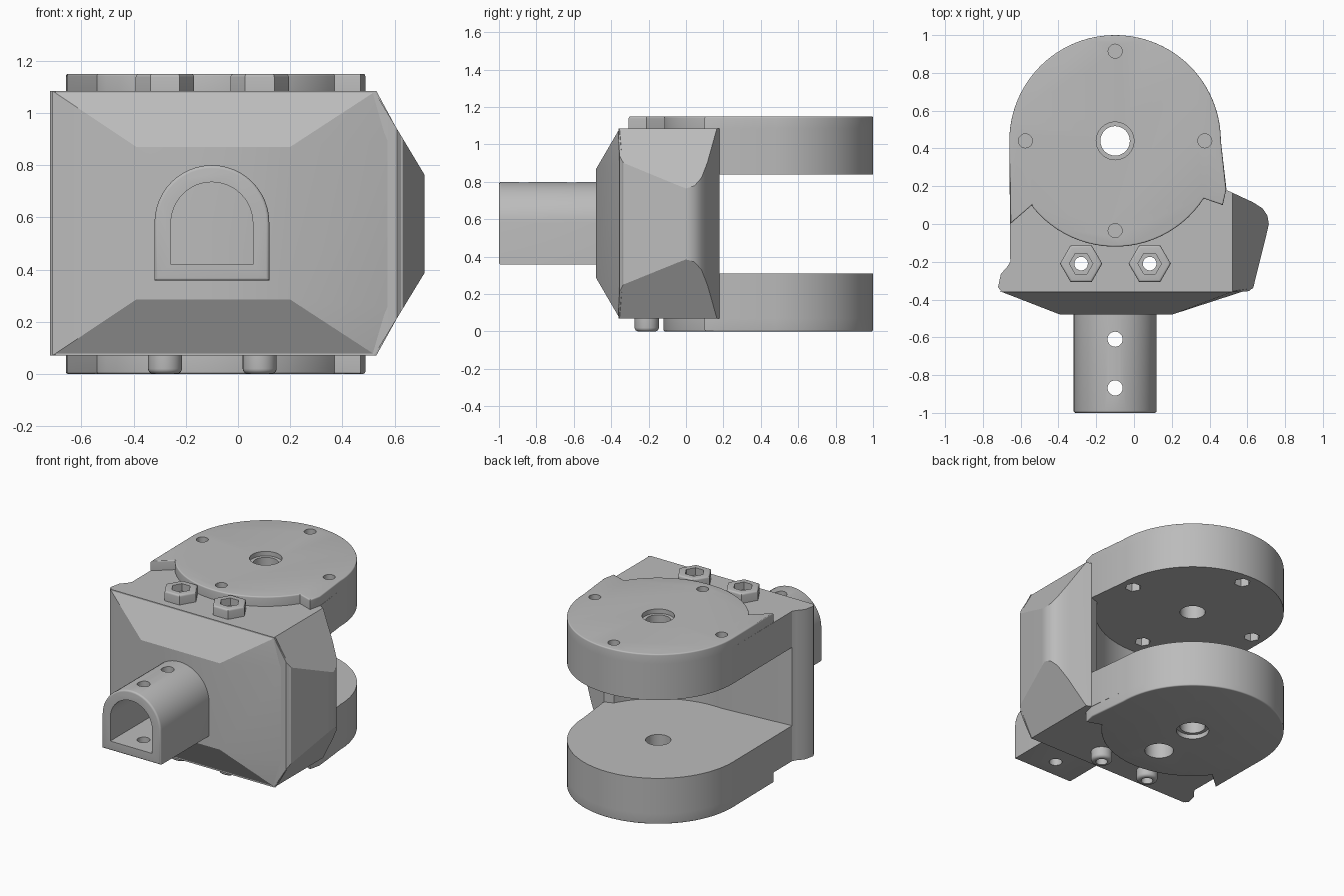
import bpy, bmesh, math
from mathutils import Vector

if "Cube" in bpy.data.objects:
    bpy.data.objects.remove(bpy.data.objects["Cube"], do_unlink=True)

grey = bpy.data.materials.new("plain grey")
grey.use_nodes = True
colour = (0.5, 0.5, 0.5, 1)
grey.diffuse_color = colour
grey.node_tree.nodes["Principled BSDF"].inputs["Base Color"].default_value = colour

CX, CY, R, TOP = -0.1, 0.44, 0.56, 1.15    # hinge centre, arm radius, height


def finish(name, bm):
    bmesh.ops.recalc_face_normals(bm, faces=bm.faces)
    mesh = bpy.data.meshes.new(name)
    bm.to_mesh(mesh)
    bm.free()
    mesh.materials.append(grey)
    obj = bpy.data.objects.new(name, mesh)
    bpy.context.collection.objects.link(obj)
    return obj


def prism(name, pts, start, end, axis="z", rounding=0):
    """Extrude a plan (axis z) or a front profile (axis y); round the rim at end."""
    bm = bmesh.new()

    def place(p, d):
        return (p[0], p[1], d) if axis == "z" else (p[0], d, p[1])
    a = [bm.verts.new(place(p, start)) for p in pts]
    b = [bm.verts.new(place(p, end)) for p in pts]
    bm.faces.new(a)
    rim = bm.faces.new(b)
    for i in range(len(pts)):
        j = (i + 1) % len(pts)
        bm.faces.new((a[i], a[j], b[j], b[i]))
    bmesh.ops.recalc_face_normals(bm, faces=bm.faces)
    if rounding:
        bmesh.ops.bevel(bm, geom=list(rim.edges), offset=rounding, segments=4,
                        profile=0.5, affect="EDGES", clamp_overlap=True)
    return finish(name, bm)


def arc(cx, cy, r, a0, a1, n=24):
    steps = [math.radians(a0 + (a1 - a0) * i / n) for i in range(n + 1)]
    return [(cx + r * math.cos(t), cy + r * math.sin(t)) for t in steps]


def ring(cx, cy, r, n=32):
    return arc(cx, cy, r, 0, 360, n)[:-1]


def boolean(obj, tool, mode="DIFFERENCE"):
    mod = obj.modifiers.new(mode, "BOOLEAN")
    mod.operation, mod.object, mod.solver = mode, tool, "EXACT"
    bpy.context.view_layer.objects.active = obj
    bpy.ops.object.modifier_apply(modifier=mod.name)


def cut(objs, *shape, axis="z"):
    tool = prism("cutter", *shape, axis=axis)
    for obj in objs:
        boolean(obj, tool)
    bpy.data.objects.remove(tool, do_unlink=True)


# Body: plan with flared left corner, side bulge and concave rear wall
plan = [(-0.655, -0.2), (-0.67, -0.225), (-0.705, -0.265), (-0.72, -0.335), (-0.7, -0.36),
        (0.56, -0.36), (0.61, -0.355), (0.632, -0.335), (0.705, -0.04), (0.714, 0),
        (0.706, 0.045), (0.68, 0.083), (0.63, 0.115), (0.49, 0.18)]
plan += arc(CX, CY, 0.6, -28, -95)
body = prism("body", plan, 0, TOP)
profile = [(-1, 0.07), (0.522, 0.07), (0.714, 0.385), (0.714, 0.765), (0.522, 1.085), (-1, 1.085)]
tool = prism("cutter", profile, -1, 1, axis="y")
boolean(body, tool, "INTERSECT")
bpy.data.objects.remove(tool, do_unlink=True)

# Tapered front of the body
bm = bmesh.new()
for x, z in [(-0.712, 0.07), (0.53, 0.07), (0.63, 0.25), (0.63, 0.9), (0.53, 1.085), (-0.712, 1.085)]:
    bm.verts.new((x, -0.355 if x < 0.6 else -0.34, z))
for x in (-0.39, 0.2):
    for z in (0.285, 0.87):
        bm.verts.new((x, -0.48, z))
bmesh.ops.convex_hull(bm, input=bm.verts)
front = finish("body_front", bm)

# Arms: a thick plate and a raised outer cap each
half = arc(CX, CY, R, 0, 180, 48)
plate_plan = half + [(-0.655, -0.205), (0.4, -0.205), (0.49, 0.18)]
cap_plan = half + [(-0.655, 0), (-0.54, 0.1)] + arc(CX, CY, R, 219, 327) + [(0.47, 0.1), (0.488, 0.18)]
upper_plate = prism("upper_arm", plate_plan, 0.84, 1.085)
lower_plate = prism("lower_arm", plate_plan, 0.31, 0.07)
upper_cap = prism("upper_cap", cap_plan, 1.085, TOP, rounding=0.025)
lower_cap = prism("lower_cap", cap_plan, 0.07, 0, rounding=0.025)
upper, lower = [upper_plate, upper_cap], [lower_plate, lower_cap]

# Pivot bores with shallow counterbores
cut(upper + lower, ring(CX, CY, 0.078), -1, 2)
cut([upper_cap], ring(CX, CY, 0.1), TOP - 0.03, 2)
cut([lower_cap], ring(CX, CY, 0.1), -1, 0.03)

# Pin holes with hexagonal pockets in the upper arm
for k in range(4):
    px, py = ring(CX, CY, 0.475, 4)[k]
    cut(upper, ring(px, py, 0.037, 20), 0, 2)
    cut([upper_plate], ring(px, py, 0.05, 6), 0, 0.92)

# Blind cable hole underneath
cut(lower, ring(CX, 0.12, 0.088), -1, 0.25)

# Bolts through the body: nuts on top, round heads below
bolts = []
for side, x in (("right", -0.28), ("left", 0.083)):
    y = -0.21
    nut = prism(side + "_nut", ring(x, y, 0.112, 6), 1.08, TOP, rounding=0.012)
    head = prism(side + "_bolt_head", ring(x, y, 0.065), 0.075, 0, rounding=0.02)
    cut([nut], ring(x, y, 0.062, 6), 1.1, 2)
    cut([body, nut, head, upper_plate, lower_plate], ring(x, y, 0.036, 20), -1, 2)
    bolts += [nut, head]

# Arched tube with channel and two cross holes
arch = arc(CX, 0.58, 0.22, 0, 180) + [(-0.32, 0.357), (0.12, 0.357)]
channel = arc(CX, 0.578, 0.157, 0, 180) + [(-0.257, 0.42), (0.057, 0.42)]
tube = prism("tube", arch, -0.47, -1, axis="y", rounding=0.012)
cut([tube], channel, -2, -0.479, axis="y")
for y in (-0.61, -0.868):
    cut([tube], ring(CX, y, 0.04, 24), -1, 2)

# Smooth curved faces, keep hard edges
for obj in [body, front, tube] + upper + lower + bolts:
    bpy.ops.object.select_all(action="DESELECT")
    obj.select_set(True)
    bpy.context.view_layer.objects.active = obj
    bpy.ops.object.shade_smooth_by_angle(angle=math.radians(30))
